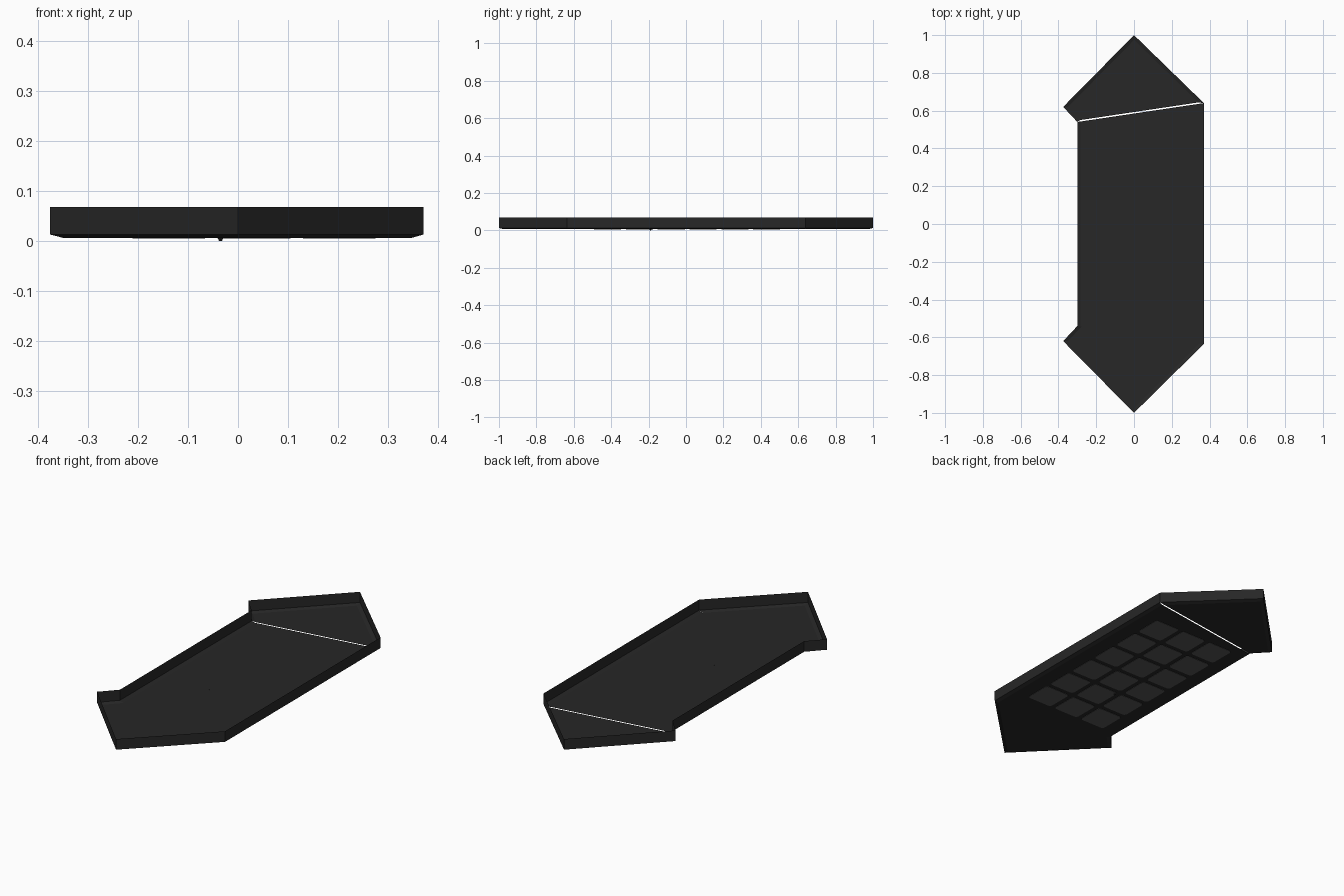
import bpy, bmesh, math
from mathutils import Vector

if "Cube" in bpy.data.objects:
    bpy.data.objects.remove(bpy.data.objects["Cube"])

TOP, RIM, FLOOR = 0.068, 0.013, 0.0065   # wall top, chamfer top, floor heights


def material(name, v):
    m = bpy.data.materials.new(name)
    m.diffuse_color = (v, v, v, 1)
    m.use_nodes = True
    m.node_tree.nodes["Principled BSDF"].inputs["Base Color"].default_value = m.diffuse_color
    return m


def finish(name, bm, mat):
    me = bpy.data.meshes.new(name)
    bm.to_mesh(me)
    bm.free()
    me.materials.append(mat)
    ob = bpy.data.objects.new(name, me)
    bpy.context.collection.objects.link(ob)
    return ob


def inset(pts, dists):
    """Move each edge of a counter-clockwise outline inwards by its own distance."""
    n = len(pts)
    lines = []
    for i in range(n):
        a, b = Vector(pts[i]), Vector(pts[(i + 1) % n])
        d = (b - a).normalized()
        lines.append((a + Vector((-d.y, d.x)) * dists[i], d))
    out = []
    for i in range(n):
        (p, d), (q, e) = lines[i - 1], lines[i]
        t = (q - p).cross(e) / d.cross(e)
        out.append(p + d * t)
    return out


def tray(name, pts, seams, mat, gap=0.0):
    """Thin sheet tray: walls and chamfer on every edge except the seams."""
    n = len(pts)
    low = inset(pts, [gap if i in seams else 0.018 for i in range(n)])
    bm = bmesh.new()
    ring = lambda ps, z: [bm.verts.new((p[0], p[1], z)) for p in ps]
    top, mid, floor = ring(pts, TOP), ring(pts, RIM), ring(low, FLOOR)
    for i in range(n):
        j = (i + 1) % n
        if i not in seams:
            bm.faces.new((mid[i], mid[j], top[j], top[i]))
            bm.faces.new((floor[i], floor[j], mid[j], mid[i]))
    bm.faces.new(floor[::-1])
    return finish(name, bm, mat)


body = material("dark_body", 0.02)
pad = material("grey_tile", 0.09)

# Main panel and the two pointed end trays
tray("main_panel", [(-0.30, -0.54), (0.37, -0.635), (0.37, 0.64), (-0.30, 0.54)], {0, 2}, body)
tray("back_end", [(-0.30, 0.54), (0.37, 0.64), (0, 1), (-0.375, 0.62)], {0}, body, 0.008)
tray("front_end", [(0.37, -0.635), (-0.30, -0.54), (-0.375, -0.62), (0, -1)], {0}, body)

# Rounded tiles under the main panel, 3 columns by 6 rows
bm = bmesh.new()
half, r = 0.0725, 0.016
for c in range(3):
    for w in range(6):
        cx, cy = 0.032 + (c - 1) * 0.17, 0.006 + (w - 2.5) * 0.17
        loop = []
        for k in range(4):
            mx, my = ((1, 1), (-1, 1), (-1, -1), (1, -1))[k]
            for s in range(5):
                a = math.pi / 2 * (k + s / 4)
                loop.append((cx + mx * (half - r) + r * math.cos(a),
                             cy + my * (half - r) + r * math.sin(a)))
        lo = [bm.verts.new((x, y, FLOOR - 0.0015)) for x, y in loop]
        hi = [bm.verts.new((x, y, FLOOR - 0.0002)) for x, y in loop]
        bm.faces.new(lo[::-1])
        for i in range(len(lo)):
            j = (i + 1) % len(lo)
            bm.faces.new((lo[i], lo[j], hi[j], hi[i]))
finish("tiles", bm, pad)

# Small stud through the floor
bm = bmesh.new()
bmesh.ops.create_cone(bm, cap_ends=True, segments=8, radius1=0.003, radius2=0.006, depth=0.0075)
bmesh.ops.translate(bm, verts=bm.verts, vec=(-0.035, -0.19, 0.00375))
finish("floor_stud", bm, body)
